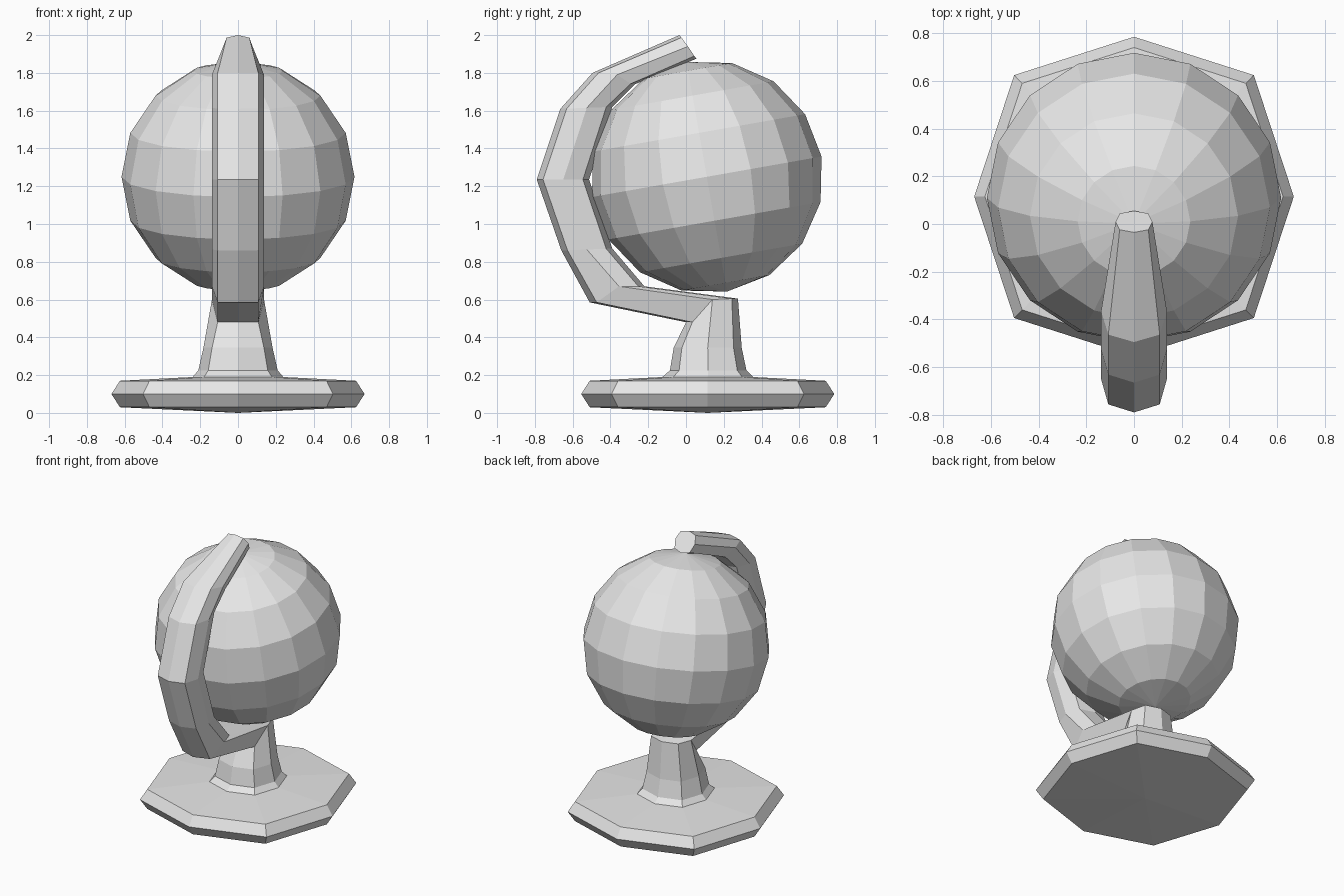
import bpy, bmesh, math
from mathutils import Matrix

if "Cube" in bpy.data.objects:
    bpy.data.objects.remove(bpy.data.objects["Cube"])

grey = bpy.data.materials.new("light_grey")
grey.diffuse_color = (0.8, 0.8, 0.8, 1)
grey.use_nodes = True
grey.node_tree.nodes["Principled BSDF"].inputs["Base Color"].default_value = grey.diffuse_color

CY = 0.115   # y of the base centre


def finish(name, bm):
    bmesh.ops.recalc_face_normals(bm, faces=bm.faces)
    me = bpy.data.meshes.new(name)
    bm.to_mesh(me)
    bm.free()
    me.materials.append(grey)
    ob = bpy.data.objects.new(name, me)
    bpy.context.collection.objects.link(ob)
    return ob


def ring(outer, mid, inner, w, kz=0.78, kx=0.78):
    """Eight-sided section from three (y, z) points and a half width."""
    def diag(end):
        return (mid[0] + (end[0] - mid[0]) * 0.76, mid[1] + (end[1] - mid[1]) * kz)
    do, di = diag(outer), diag(inner)
    return [(0, *outer), (w * kx, *do), (w, *mid), (w * kx, *di),
            (0, *inner), (-w * kx, *di), (-w, *mid), (-w * kx, *do)]


def flat_ring(r, z, front=None, back=None):
    f = CY - r if front is None else front
    b = CY + r if back is None else back
    return ring((f, z), ((f + b) / 2, z), (b, z), r, kx=0.75)


def loft(name, rings, bottom=None, cap_end=False):
    bm = bmesh.new()
    loops = [[bm.verts.new(p) for p in r] for r in rings]
    for a, b in zip(loops, loops[1:]):
        for i in range(8):
            j = (i + 1) % 8
            bm.faces.new((a[i], a[j], b[j], b[i]))
    if bottom is not None:
        c = bm.verts.new(bottom)
        for i in range(8):
            bm.faces.new((loops[0][i], c, loops[0][(i + 1) % 8]))
    if cap_end:
        bm.faces.new(loops[-1])
    return finish(name, bm)


# Octagonal foot with bevelled rim
loft("base", [flat_ring(0.625, 0.03), flat_ring(0.67, 0.10),
              flat_ring(0.625, 0.17), flat_ring(0.24, 0.19)],
     bottom=(0, CY, 0))

# Stem that bends into the curved arm, ending in a tapered tip
w = 0.138
loft("stem_and_arm", [
    flat_ring(0.24, 0.19),
    flat_ring(0.21, 0.225, -0.085, 0.32),
    flat_ring(0.183, 0.345, -0.065, 0.295),
    ring((0.0, 0.48), (0.14, 0.60), (0.275, 0.605), w, 1.0),
    ring((-0.51, 0.585), (-0.355, 0.67), (-0.22, 0.67), w, 1.0),
    ring((-0.66, 0.86), (-0.525, 0.865), (-0.39, 0.87), w),
    ring((-0.79, 1.235), (-0.65, 1.235), (-0.513, 1.235), w),
    ring((-0.665, 1.61), (-0.525, 1.615), (-0.39, 1.62), w),
    ring((-0.495, 1.80), (-0.365, 1.79), (-0.27, 1.74), w, 0.95),
    ring((-0.035, 2.0), (0.01, 1.94), (0.055, 1.875), 0.077),
], cap_end=True)

# Tilted faceted globe
bm = bmesh.new()
bmesh.ops.create_uvsphere(bm, u_segments=16, v_segments=8, radius=0.617,
                          matrix=Matrix.Translation((0, 0.11, 1.25))
                          @ Matrix.Rotation(math.radians(10), 4, 'X'))
finish("globe", bm)
